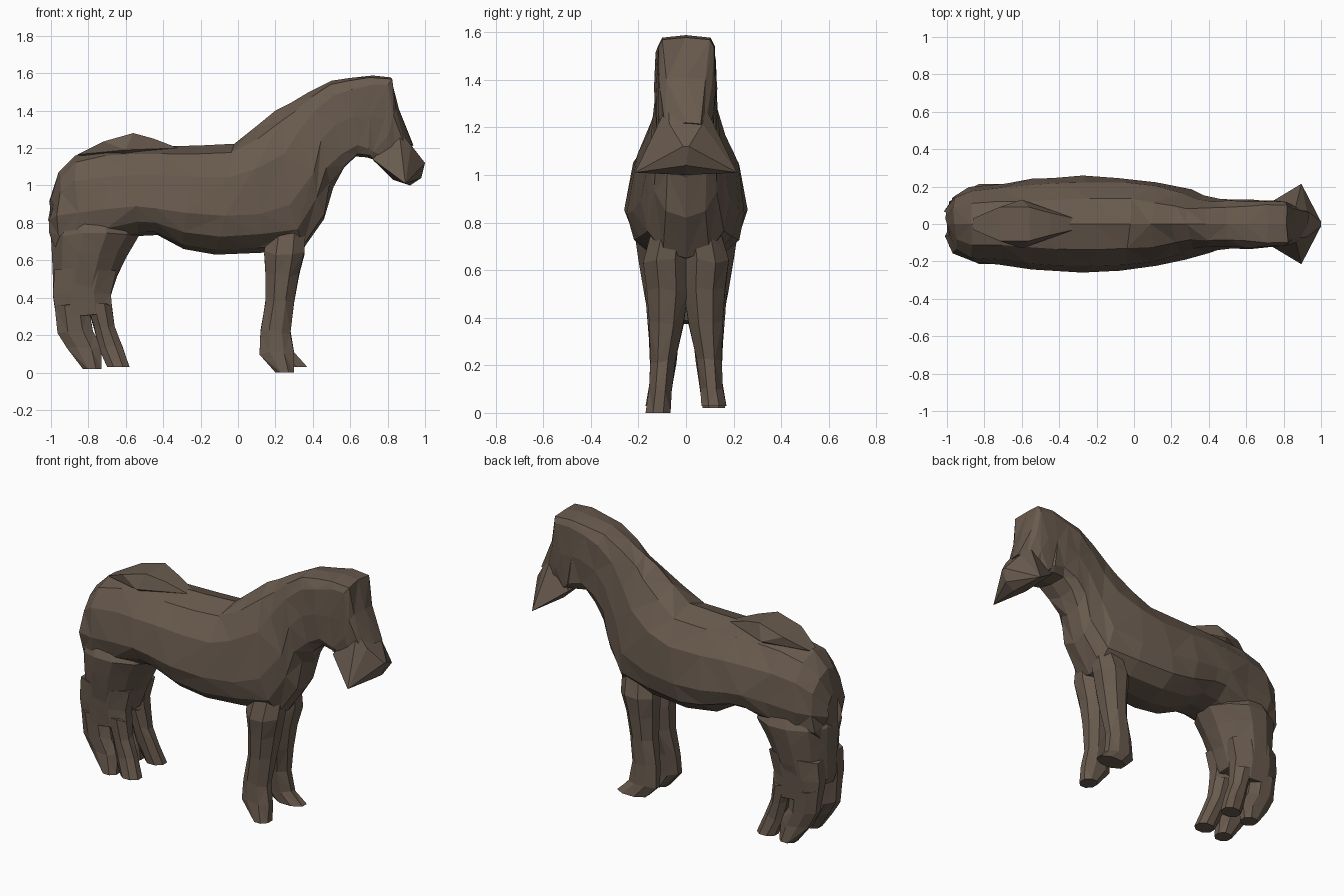
import bpy, bmesh, math, random

random.seed(4)
brown = bpy.data.materials.new("brown hide")
brown.diffuse_color = (0.14, 0.103, 0.076, 1)


def finish(name, bm):
    """Triangulate, orient and store a flat-shaded part."""
    bmesh.ops.triangulate(bm, faces=bm.faces[:])
    bmesh.ops.recalc_face_normals(bm, faces=bm.faces[:])
    me = bpy.data.meshes.new(name)
    bm.to_mesh(me)
    bm.free()
    me.materials.append(brown)
    ob = bpy.data.objects.new(name, me)
    bpy.context.collection.objects.link(ob)
    return ob


def loft(name, rings):
    """Skin a list of equal-length point rings and cap both ends."""
    bm = bmesh.new()
    vs = [[bm.verts.new(p) for p in r] for r in rings]
    n = len(vs[0])
    for a, b in zip(vs, vs[1:]):
        for i in range(n):
            j = (i + 1) % n
            if random.random() < 0.5:
                bm.faces.new((a[i], a[j], b[j]))
                bm.faces.new((a[i], b[j], b[i]))
            else:
                bm.faces.new((a[i], a[j], b[i]))
                bm.faces.new((a[j], b[j], b[i]))
    bm.faces.new(vs[0])
    bm.faces.new(vs[-1])
    return finish(name, bm)


def hull(name, pts):
    """Convex faceted part, mirrored in y."""
    bm = bmesh.new()
    for x, y, z in pts:
        for s in ((1, -1) if y else (1,)):
            bm.verts.new((x, y * s, z))
    bmesh.ops.convex_hull(bm, input=bm.verts[:])
    return finish(name, bm)


def spow(v, e):
    return math.copysign(abs(v) ** e, v)


def body_ring(tx, tz, bx, bz, w, f, e, n=12):
    """Egg-shaped section from a top point to a bottom point; f = height of widest part."""
    pts = []
    for i in range(n):
        t = 2 * math.pi * i / n
        c, s = spow(math.cos(t), e), spow(math.sin(t), e)
        k = f + c * ((1 - f) if c > 0 else f)
        j, m = (random.uniform(-0.018, 0.018) if i % (n // 2) else 0 for _ in "ab")
        pts.append((bx + (tx - bx) * k + j, w * s + m * 0.3, bz + (tz - bz) * k))
    return pts


def leg_ring(side, z, x0, x1, y0, y1, n=8):
    """Rounded-box section of a leg at height z, slightly uneven."""
    pts = []
    for i in range(n):
        t = 2 * math.pi * (i + 0.5) / n
        c, s = math.cos(t) / math.cos(math.pi / n), math.sin(t) / math.cos(math.pi / n)
        j = random.uniform(-0.012, 0.012) if z > 0.05 else 0
        pts.append(((x0 + x1) / 2 + c * (x1 - x0) / 2,
                    side * ((y0 + y1) / 2 + s * (y1 - y0) / 2), z + j))
    return pts


# barrel, neck and skull: top x, top z, bottom x, bottom z, half width, widest height, roundness
torso = [
    (-1.00, 0.93, -1.00, 0.70, 0.07, 0.5, 0.9),
    (-0.96, 1.07, -0.98, 0.65, 0.155, 0.45, 0.85),
    (-0.87, 1.16, -0.87, 0.65, 0.20, 0.4, 0.85),
    (-0.72, 1.20, -0.69, 0.68, 0.22, 0.37, 0.9),
    (-0.56, 1.21, -0.53, 0.73, 0.238, 0.33, 0.95),
    (-0.42, 1.21, -0.43, 0.735, 0.25, 0.3, 0.9),
    (-0.22, 1.213, -0.29, 0.66, 0.255, 0.35, 0.9),
    (-0.02, 1.223, -0.12, 0.63, 0.25, 0.35, 0.9),
    (0.09, 1.31, 0.12, 0.64, 0.228, 0.31, 0.95),
    (0.20, 1.40, 0.34, 0.65, 0.185, 0.33, 0.9),
    (0.28, 1.44, 0.46, 0.82, 0.15, 0.4, 0.85),
    (0.38, 1.50, 0.51, 0.99, 0.138, 0.5, 0.75),
    (0.50, 1.56, 0.56, 1.09, 0.135, 0.5, 0.6),
    (0.60, 1.575, 0.63, 1.155, 0.133, 0.5, 0.5),
    (0.72, 1.588, 0.69, 1.15, 0.13, 0.5, 0.35),
    (0.815, 1.578, 0.72, 1.14, 0.12, 0.5, 0.3),
    (0.86, 1.41, 0.74, 1.12, 0.115, 0.5, 0.4),
    (0.93, 1.22, 0.78, 1.09, 0.09, 0.5, 0.6),
]
loft("body_neck_and_head", [body_ring(*r) for r in torso])

# raised croup on the back
hull("croup_ridge", [(-0.86, 0.03, 1.165), (-0.72, 0.09, 1.235), (-0.56, 0.09, 1.28),
                     (-0.45, 0.06, 1.25), (-0.32, 0.03, 1.20), (-0.60, 0.13, 1.19),
                     (-0.60, 0, 1.1)])

# wedge muzzle, flaring towards the lower corners
hull("muzzle", [(0.72, 0.11, 1.14), (0.86, 0.075, 1.30), (0.925, 0.07, 1.215),
                (0.895, 0.215, 1.01), (0.92, 0, 1.0), (1.0, 0.012, 1.12),
                (0.98, 0, 1.04), (0.83, 0, 1.03)])

# joined thighs: height, back x, front x, inner y, outer y
thighs = [
    (0.84, -0.95, -0.58, -0.17, 0.17),
    (0.74, -1.0, -0.53, -0.215, 0.215),
    (0.64, -0.995, -0.59, -0.20, 0.20),
    (0.52, -0.99, -0.645, -0.178, 0.178),
    (0.42, -0.99, -0.68, -0.16, 0.16),
    (0.38, -0.975, -0.69, -0.14, 0.14),
]
loft("joined_thighs", [leg_ring(1, *r, n=12) for r in thighs])

# legs, same columns
hind_upper = [
    (0.55, -0.98, -0.65, 0.0, 0.175),
    (0.42, -0.99, -0.68, 0.01, 0.165),
    (0.30, -0.972, -0.67, 0.03, 0.155),
]
rear_toe = [
    (0.36, -0.98, -0.80, 0.025, 0.158),
    (0.22, -0.965, -0.775, 0.04, 0.152),
    (0.13, -0.915, -0.73, 0.055, 0.15),
    (0.02, -0.83, -0.73, 0.07, 0.165),
]
front_toe = [
    (0.36, -0.81, -0.675, 0.025, 0.158),
    (0.24, -0.77, -0.66, 0.04, 0.15),
    (0.14, -0.745, -0.62, 0.055, 0.15),
    (0.03, -0.70, -0.58, 0.07, 0.17),
]
fore = [
    (0.74, 0.16, 0.36, -0.01, 0.15),
    (0.64, 0.14, 0.355, -0.01, 0.18),
    (0.52, 0.147, 0.325, -0.01, 0.165),
    (0.38, 0.147, 0.30, 0.01, 0.155),
    (0.22, 0.12, 0.28, 0.045, 0.15),
    (0.10, 0.115, 0.30, 0.06, 0.155),
]
for side, label in ((-1, "right"), (1, "left")):
    hoof = [(0.0, 0.20, 0.30, 0.065, 0.17) if side < 0 else (0.03, 0.18, 0.37, 0.065, 0.17)]
    for part, rows in (("hind_leg", hind_upper), ("hind_rear_toe", rear_toe),
                       ("hind_front_toe", front_toe), ("front_leg", fore + hoof)):
        loft(f"{label}_{part}", [leg_ring(side, *r) for r in rows])
